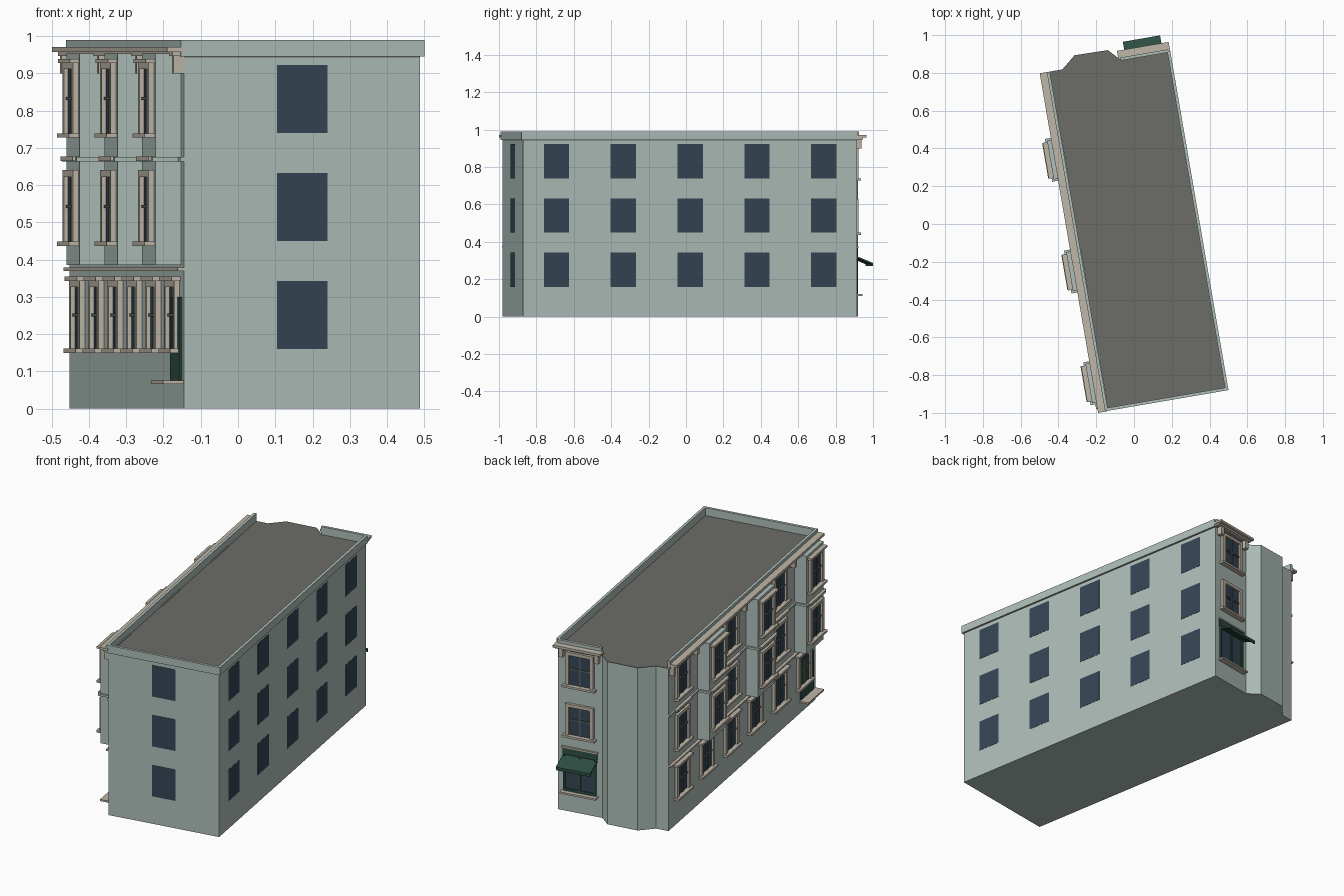
import bpy, bmesh, math
from mathutils import Matrix

if "Cube" in bpy.data.objects:
    bpy.data.objects.remove(bpy.data.objects["Cube"])

W, L, ROOF, TOP = 0.643, 1.812, 0.945, 0.99
PLACE = Matrix.Translation((-0.145, -0.98, 0)) @ Matrix.Rotation(math.radians(9.75), 4, 'Z')

COLORS = {
    "wall": (0.42, 0.51, 0.48, 1), "roof": (0.15, 0.15, 0.135, 1),
    "trim": (0.52, 0.47, 0.39, 1), "glass": (0.035, 0.06, 0.09, 1),
    "sash": (0.10, 0.12, 0.12, 1), "green": (0.025, 0.075, 0.055, 1),
}
MATS = {}
for key, col in COLORS.items():
    MATS[key] = bpy.data.materials.new(key)
    MATS[key].diffuse_color = col

# Facade coordinates: s along the wall, d outward from it
SIDES = {
    "left": lambda s, d: (-d, s), "right": lambda s, d: (W + d, s),
    "front": lambda s, d: (s, -d), "back": lambda s, d: (s, L + d),
}
parts = {}


def part(name, mat):
    return parts.setdefault(name, (bmesh.new(), mat))[0]


def prism(name, mat, bottom, top):
    bm = part(name, mat)
    lo = [bm.verts.new(p) for p in bottom]
    hi = [bm.verts.new(p) for p in top]
    n = len(lo)
    bm.faces.new(lo[::-1])
    bm.faces.new(hi)
    for i in range(n):
        j = (i + 1) % n
        bm.faces.new((lo[i], lo[j], hi[j], hi[i]))


def box(name, mat, side, s0, s1, d0, d1, z0, z1):
    f = SIDES[side]
    pts = [f(s0, d0), f(s1, d0), f(s1, d1), f(s0, d1)]
    prism(name, mat, [(*p, z0) for p in pts], [(*p, z1) for p in pts])


def sash_window(side, s, d, z0, z1, w=0.165, hood=True):
    h, j = w / 2, 0.022
    box("window_glass", "glass", side, s - h + j, s + h - j, d - 0.01, d + 0.003, z0, z1)
    for a in (s - h, s + h - j):
        box("window_frames", "trim", side, a, a + j, d, d + 0.015, z0, z1)
    box("window_frames", "trim", side, s - h, s + h, d, d + 0.015, z1 - 0.018, z1)
    box("window_sills", "trim", side, s - h - 0.012, s + h + 0.012, d, d + 0.028, z0 - 0.008, z0 + 0.004)
    zm = (z0 + z1) / 2
    box("window_sashes", "sash", side, s - h + j, s + h - j, d, d + 0.009, zm - 0.004, zm + 0.004)
    box("window_sashes", "sash", side, s - 0.004, s + 0.004, d, d + 0.008, z0, z1)
    if hood:
        box("window_hoods", "trim", side, s - h - 0.014, s + h + 0.014, d, d + 0.025, z1 - 0.003, z1 + 0.009)


# Main body with the full-height angled bay at the back
plan = [(0, 0), (W, 0), (W, L), (0.385, L), (0.328, 1.872), (0.15, 1.875), (0.073, L), (0, L)]
prism("main_body", "wall", [(*p, 0) for p in plan], [(*p, ROOF - 0.003) for p in plan])
prism("roof", "roof", [(*p, ROOF - 0.003) for p in plan], [(*p, ROOF) for p in plan])

# Parapet around the roof, open at the back bay
for side, a, b in (("left", -0.01, L), ("right", -0.01, L), ("front", 0, W), ("back", 0.385, W)):
    box("parapet", "wall", side, a, b, -0.006, 0.01, ROOF, TOP)

# Plain openings on the right and front walls
FLOORS = [(0.16, 0.342), (0.45, 0.632), (0.74, 0.922)]
for z0, z1 in FLOORS:
    for i in range(5):
        s = (i + 0.5) * L / 5
        box("plain_windows", "glass", "right", s - 0.0685, s + 0.0685, -0.004, 0.0015, z0, z1)
    box("plain_windows", "glass", "front", W / 2 - 0.0685, W / 2 + 0.0685, -0.004, 0.0015, z0, z1)

# Left wall: six bays of windows, every other one in a projecting oriel
for i in range(6):
    s = 0.15 + 0.3 * i
    d = 0.07 if i % 2 == 0 else 0
    if d:
        box("oriels", "wall", "left", s - 0.105, s + 0.105, -0.01, d, 0.385, 0.953)
        box("floor_band", "wall", "left", s - 0.115, s + 0.115, 0, d + 0.01, 0.663, 0.675)
    sash_window("left", s, 0, 0.157, 0.345)
    sash_window("left", s, d, 0.445, 0.64, hood=False)
    box("window_hoods", "trim", "left", s - 0.096, s + 0.096, d, d + 0.018, 0.664, 0.676)
    sash_window("left", s, d, 0.735, 0.93)
box("floor_band", "wall", "left", 0, L, 0, 0.01, 0.663, 0.675)
box("ground_floor_band", "trim", "left", 0, L, 0, 0.017, 0.370, 0.379)

# Side entrance with step
box("side_door", "green", "left", 0.03, 0.19, -0.005, 0.006, 0.075, 0.30)
box("door_step", "trim", "left", 0.01, 0.2, 0, 0.055, 0.066, 0.076)

# Cornices with brackets
for side, a, b in (("left", -0.012, L), ("back", 0.375, W + 0.01)):
    box("cornice", "trim", side, a, b, 0, 0.048, 0.957, 0.971)
    box("cornice", "trim", side, a + 0.01, b - 0.005, 0, 0.032, 0.947, 0.957)
for side, spots in (("left", (0.015, 0.3, 0.6, 0.9, 1.2, 1.5, 1.79)), ("back", (0.41, 0.615))):
    for s in spots:
        box("cornice_brackets", "trim", side, s - 0.012, s + 0.012, 0, 0.028, 0.90, 0.949)

# Back wall: two sash windows above a shopfront
C = 0.514
sash_window("back", C, 0, 0.445, 0.63, hood=False)
sash_window("back", C, 0, 0.735, 0.93, hood=False)
box("shop_glass", "glass", "back", C - 0.09, C + 0.09, -0.005, 0.003, 0.125, 0.32)
for s in (C - 0.096, C - 0.006, C + 0.084):
    box("shop_frame", "green", "back", s, s + 0.012, 0, 0.009, 0.12, 0.33)
box("shop_frame", "green", "back", C - 0.096, C + 0.096, 0, 0.009, 0.12, 0.135)
box("shop_sill", "trim", "back", C - 0.105, C + 0.105, 0, 0.034, 0.11, 0.12)
box("shop_fascia", "green", "back", C - 0.1, C + 0.1, 0, 0.008, 0.33, 0.368)
box("shop_fascia_cap", "trim", "back", C - 0.105, C + 0.105, 0, 0.012, 0.368, 0.376)

# Sloping awning
def awning_ring(drop):
    return [(C - 0.1, L, 0.325 - drop), (C + 0.1, L, 0.325 - drop),
            (C + 0.1, L + 0.09, 0.288 - drop), (C - 0.1, L + 0.09, 0.288 - drop)]
prism("awning", "green", awning_ring(0.009), awning_ring(0))
box("awning", "green", "back", C - 0.1, C + 0.1, 0.084, 0.09, 0.27, 0.285)

# Turn the collected parts into objects
for name, (bm, mat) in parts.items():
    bmesh.ops.recalc_face_normals(bm, faces=bm.faces)
    bm.transform(PLACE)
    me = bpy.data.meshes.new(name)
    bm.to_mesh(me)
    bm.free()
    me.materials.append(MATS[mat])
    bpy.context.collection.objects.link(bpy.data.objects.new(name, me))

for m in bpy.data.materials:
    if m.users and not m.is_grease_pencil:
        m.use_nodes = True
        m.node_tree.nodes["Principled BSDF"].inputs["Base Color"].default_value = m.diffuse_color
